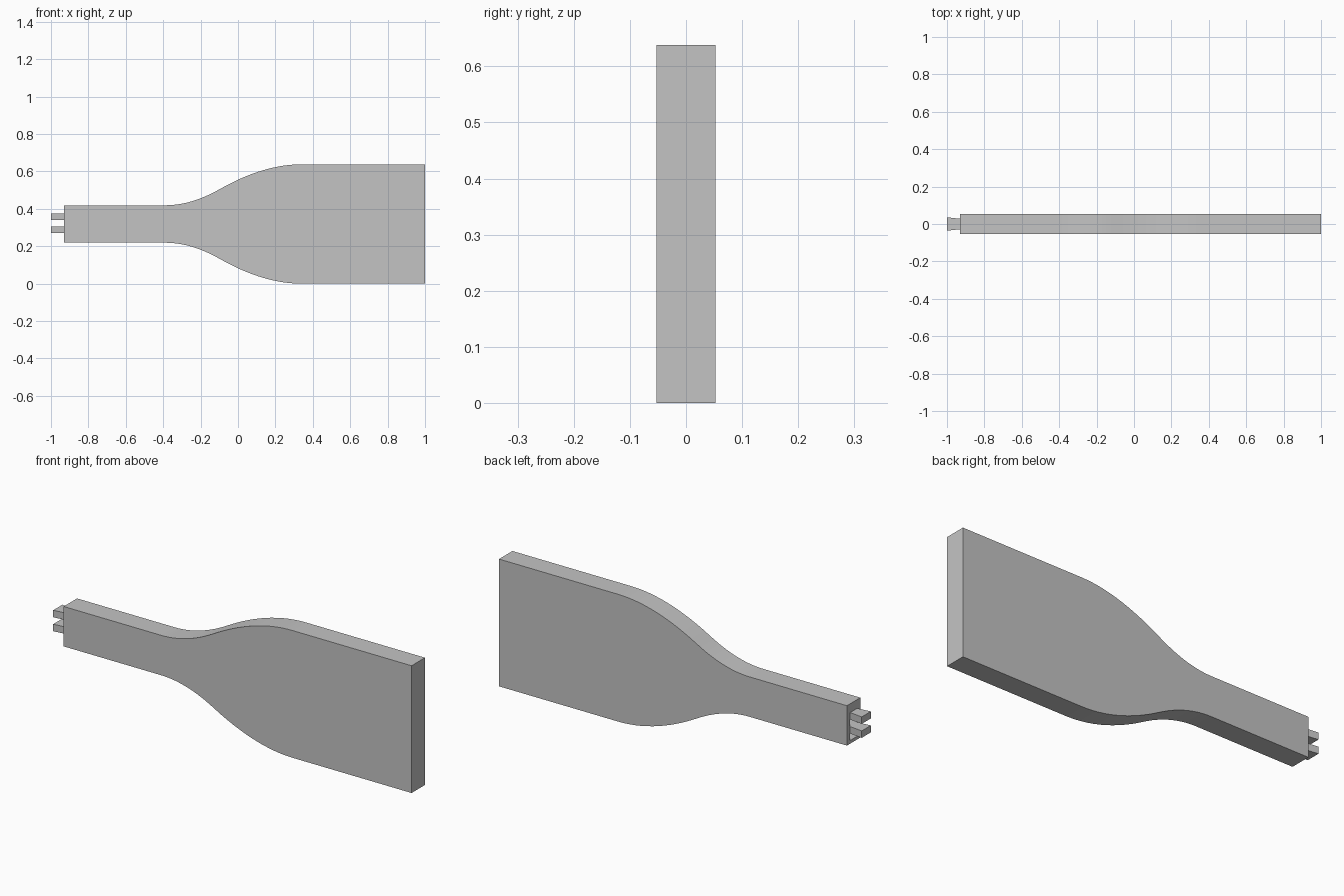
import bpy, bmesh
from mathutils import Vector
from mathutils.geometry import interpolate_bezier

cube = bpy.data.objects.get("Cube")
if cube:
    bpy.data.objects.remove(cube, do_unlink=True)

grey = bpy.data.materials.new("plain grey")
grey.use_nodes = True
colour = (0.55, 0.55, 0.55, 1)
grey.diffuse_color = colour
grey.node_tree.nodes["Principled BSDF"].inputs["Base Color"].default_value = colour

MID_Z = 0.319
HALF_DEPTH = 0.053
NECK_END = -0.93


def prism(name, outline, offset):
    """Extrude a closed outline along an offset vector."""
    bm = bmesh.new()
    face = bm.faces.new([bm.verts.new(p) for p in outline])
    result = bmesh.ops.extrude_face_region(bm, geom=[face])
    moved = [v for v in result["geom"] if isinstance(v, bmesh.types.BMVert)]
    bmesh.ops.translate(bm, verts=moved, vec=offset)
    bmesh.ops.recalc_face_normals(bm, faces=bm.faces)
    mesh = bpy.data.meshes.new(name)
    bm.to_mesh(mesh)
    bm.free()
    mesh.materials.append(grey)
    obj = bpy.data.objects.new(name, mesh)
    bpy.context.collection.objects.link(obj)
    return obj


def bend(start, corner, end):
    """Smooth curve that touches both legs of a corner."""
    a, c, b = (Vector((x, z, 0)) for x, z in (start, corner, end))
    return [(p.x, p.y) for p in interpolate_bezier(a, a.lerp(c, 2 / 3), b.lerp(c, 2 / 3), b, 14)]


def dovetail(name, z, height, x_narrow, x_wide):
    """Wedge that widens from the narrow end to the wide end."""
    outline = [(x_narrow, -0.028, z), (x_wide, -0.036, z),
               (x_wide, 0.036, z), (x_narrow, 0.028, z)]
    return prism(name, outline, (0, 0, height))


# Body: narrow neck flaring into a broad blade, mirrored about mid height
middle = (-0.1, 0.185)
half = [(NECK_END, 0.1)]
half += bend((-0.39, 0.1), (-0.25, 0.1), middle)
half += bend(middle, (0.135, MID_Z), (0.34, MID_Z))[1:]
half += [(1, MID_Z)]
outline = [(x, -HALF_DEPTH, MID_Z + h) for x, h in half]
outline += [(x, -HALF_DEPTH, MID_Z - h) for x, h in reversed(half)]
body = prism("body", outline, (0, 2 * HALF_DEPTH, 0))

# Sockets: dovetail recesses cut into the neck end, one below each tab
tab_height = 0.035
for tab_z in (0.27, 0.34):
    cutter = dovetail("socket_cutter", tab_z - tab_height, tab_height, NECK_END - 0.01, NECK_END + 0.07)
    cutter.hide_render = True
    cut = body.modifiers.new("socket", "BOOLEAN")
    cut.operation = "DIFFERENCE"
    cut.solver = "EXACT"
    cut.object = cutter
    bpy.context.view_layer.objects.active = body
    bpy.ops.object.modifier_apply(modifier=cut.name)
    bpy.data.objects.remove(cutter, do_unlink=True)

# Tabs: two flared tongues on the neck end
for label, tab_z in (("lower_tab", 0.27), ("upper_tab", 0.34)):
    dovetail(label, tab_z, tab_height, NECK_END, -1)

# Smooth the curved flanks and keep the edges crisp
bpy.ops.object.select_all(action="DESELECT")
body.select_set(True)
bpy.context.view_layer.objects.active = body
bpy.ops.object.shade_smooth_by_angle(angle=0.5)
